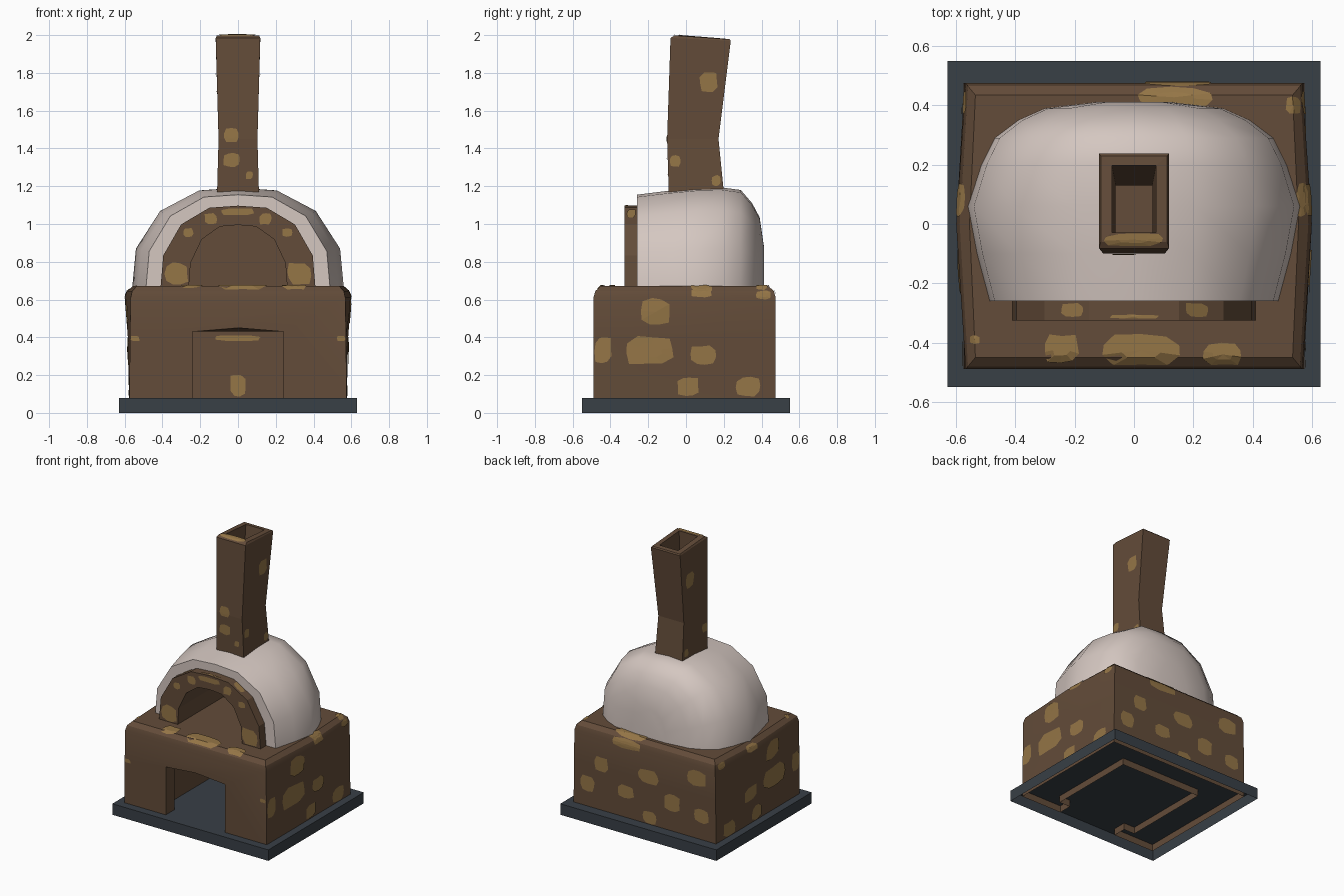
import bpy, bmesh, math, random
from mathutils import Vector
from mathutils.bvhtree import BVHTree

if "Cube" in bpy.data.objects:
    bpy.data.objects.remove(bpy.data.objects["Cube"])

random.seed(4)


def material(name, rgb):
    m = bpy.data.materials.new(name)
    m.diffuse_color = (*rgb, 1)
    m.use_nodes = True
    m.node_tree.nodes["Principled BSDF"].inputs["Base Color"].default_value = m.diffuse_color
    return m


BROWN = material("brown_clay", (0.125, 0.072, 0.041))
STONE = material("ochre_stone", (0.30, 0.18, 0.062))
SLATE = material("dark_slate", (0.040, 0.050, 0.061))
CREAM = material("cream_plaster", (0.66, 0.57, 0.53))


def face(bm, pts):
    return bm.faces.new([bm.verts.new(p) for p in pts])


def loft(bm, rings, closed=True, skip=lambda i, j: False):
    for i, (a, b) in enumerate(zip(rings, rings[1:])):
        n = len(a)
        for j in range(n if closed else n - 1):
            if not skip(i, j):
                k = (j + 1) % n
                face(bm, (a[j], a[k], b[k], b[j]))


def finish(bm, name, mat, smooth=None, recalc=True):
    """Weld the faces into one object; return a tree for placing stones on it."""
    bmesh.ops.remove_doubles(bm, verts=bm.verts, dist=0.0005)
    if recalc:
        bmesh.ops.recalc_face_normals(bm, faces=bm.faces)
    tree = BVHTree.FromBMesh(bm)
    me = bpy.data.meshes.new(name)
    bm.to_mesh(me)
    bm.free()
    me.materials.append(mat)
    ob = bpy.data.objects.new(name, me)
    bpy.context.collection.objects.link(ob)
    if smooth:
        bpy.context.view_layer.objects.active = ob
        ob.select_set(True)
        bpy.ops.object.shade_smooth_by_angle(angle=math.radians(smooth))
        ob.select_set(False)
    return tree


def rect(x, y0, y1, z0, z1=None):
    z1 = z0 if z1 is None else z1
    return [(-x, y0, z0), (x, y0, z0), (x, y1, z1), (-x, y1, z1)]


# Base slab, open underneath
bm = bmesh.new()
loft(bm, [rect(.63, -.55, .55, 0), rect(.63, -.55, .55, .08)])
face(bm, rect(.63, -.55, .55, .08))
finish(bm, "base_slab", SLATE)

# Oven body with bulging sides and rounded top edge
bm = bmesh.new()
rings = []
for z, cx, mx, y0, y1 in ((.03, .575, .575, -.49, .475), (.40, .572, .583, -.49, .475),
                          (.61, .568, .60, -.49, .475), (.645, .56, .588, -.48, .465),
                          (.672, .535, .555, -.45, .435)):
    rings.append([(-cx, y0, z), (cx, y0, z), (mx, 0, z), (cx, y1, z), (-cx, y1, z), (-mx, 0, z)])
loft(bm, rings, skip=lambda i, j: j == 0 and i < 2)
face(bm, rings[-1])
# front wall with the wood store opening
arch = [(-.24, .03), (-.24, .43), (0, .45), (.24, .43), (.24, .03)]
front = [(x, -.49, z) for x, z in arch]
face(bm, front + [rings[i][1] for i in range(3)] + [rings[i][0] for i in (2, 1, 0)])
# wood store: neck, then a wider chamber
neck = [(x, -.39, min(z, .43)) for x, z in arch]
loft(bm, [front, neck], closed=False)
for s in (-1, 1):
    face(bm, [(s * .24, -.39, .03), (s * .24, -.39, .43), (s * .33, -.39, .43), (s * .33, -.39, .03)])
    face(bm, [(s * .33, -.39, .03), (s * .33, -.39, .43), (s * .33, .28, .43), (s * .33, .28, .03)])
face(bm, [(-.33, .28, .03), (.33, .28, .03), (.33, .28, .43), (-.33, .28, .43)])
face(bm, [(-.33, -.39, .43), (-.24, -.39, .43), (0, -.39, .43), (.24, -.39, .43),
          (.33, -.39, .43), (.33, .28, .43), (-.33, .28, .43)])
body = finish(bm, "oven_body", BROWN, 25)

# Arch-shaped section shared by dome and mouth
HALF = [(1, 0), (.965, .39), (.735, .77), (.37, .975)]
UNIT = HALF + [(0, 1)] + [(-x, z) for x, z in reversed(HALF)]


def section(y, w, h, z0=.665):
    return [(x * w, y, z0 + z * h) for x, z in UNIT]


# Plaster dome, with a front ring around the mouth
bm = bmesh.new()
loft(bm, [section(-.26, .40, .42), section(-.26, .487, .49), section(-.10, .53, .51),
          section(.06, .56, .525), section(.20, .515, .527), section(.29, .47, .515),
          section(.35, .39, .445), section(.39, .30, .37), section(.412, .12, .22)], closed=False)
face(bm, section(.412, .12, .22))
finish(bm, "dome", CREAM, 50)

# Mouth surround and the oven chamber behind it
bm = bmesh.new()
loft(bm, [section(-.24, .41, .432), section(-.325, .41, .432),
          section(-.325, .26, .33), section(.2, .26, .33)], closed=False)
face(bm, section(.2, .26, .33))
mouth = finish(bm, "oven_mouth", BROWN)

# Hollow bent chimney
bm = bmesh.new()
tube = [rect(.112, -.09, .205, 1.12), rect(.103, -.10, .172, 1.45),
        rect(.118, -.082, .237, 1.985, 1.97), rect(.112, -.06, .23, 1.998, 1.978),
        rect(.075, -.028, .198, 2.0, 1.982), rect(.062, -.03, .13, 1.45), rect(.062, -.03, .13, 1.3)]
loft(bm, tube)
face(bm, tube[-1])
chimney = finish(bm, "chimney", BROWN)

# Ochre stones: thin irregular plates laid onto the walls
AXES = {"front": ((0, 2), 1, -1), "back": ((0, 2), 1, 1), "top": ((0, 1), 2, 1),
        "right": ((1, 2), 0, 1), "left": ((1, 2), 0, -1)}


def stones(name, tree, side, boxes):
    """Each box is (u0, u1, v0, v1) as seen along the side's axis."""
    (iu, iv), k, s = AXES[side]
    bm = bmesh.new()

    def drop(u, v, fallback=None):
        o, d = Vector((0, 0, 0)), Vector((0, 0, 0))
        o[iu], o[iv], o[k], d[k] = u, v, 5 * s, -s
        hit = tree.ray_cast(o, d)[0]
        o[k] = (hit[k] if hit else fallback) + .005 * s
        return bm.verts.new(o)

    for u0, u1, v0, v1 in boxes:
        cu, cv, ru, rv = (u0 + u1) / 2, (v0 + v1) / 2, (u1 - u0) / 2, (v1 - v0) / 2
        mid = drop(cu, cv, 0)
        prev, n, turn = None, 10, random.random()
        rad = []
        for i in range(n):
            a = (i + turn) * 2 * math.pi / n
            c, q = math.cos(a), math.sin(a)
            r = random.uniform(.84, 1.0) / max(abs(c), abs(q)) ** .75
            rad.append((c * r, q * r))
        for f in (.5, 1):
            ring = [drop(cu + c * f * ru, cv + q * f * rv, mid.co[k] - .005 * s) for c, q in rad]
            for j in range(n):
                m = (j + 1) % n
                bm.faces.new((prev[j], ring[j], ring[m], prev[m]) if prev else (mid, ring[j], ring[m]))
            prev = ring
    bm.normal_update()
    want = Vector((0, 0, 0))
    want[k] = s
    for f in bm.faces:
        if f.normal.dot(want) < 0:
            f.normal_flip()
    finish(bm, name, STONE, recalc=False)


flank = [(-.485, -.39, .26, .41), (-.32, -.055, .25, .41), (.02, .16, .25, .36), (-.24, -.08, .46, .61),
         (-.05, .07, .085, .195), (.26, .40, .085, .195), (.02, .14, .61, .66), (.37, .45, .60, .65)]
for side in ("right", "left"):
    stones("body_stones_" + side, body, side, flank)
    stones("chimney_stones_" + side, chimney, side,
           [(.07, .17, 1.69, 1.81), (-.09, -.025, 1.30, 1.365), (.135, .185, 1.20, 1.26)])
stones("body_stones_back", body, "back",
       [(.40, .52, .19, .31), (.29, .41, .36, .47), (.08, .22, .22, .32), (-.12, .06, .37, .48),
        (-.29, -.16, .22, .35), (-.50, -.34, .46, .58), (-.52, -.40, .20, .31),
        (-.10, .02, .085, .18), (.02, .26, .58, .65)])
stones("body_stones_front", body, "front",
       [(-.57, -.52, .38, .41), (.52, .57, .38, .41), (-.13, .13, .38, .41), (-.045, .045, .085, .21)])
stones("body_stones_top", body, "top",
       [(-.31, -.18, -.47, -.37), (-.11, .16, -.48, -.37), (.23, .37, -.48, -.40),
        (-.555, -.52, -.405, -.375), (.51, .565, .37, .43), (.545, .59, .02, .14), (0, .27, .39, .465)])
arch_side = [(.26, .39, .675, .80), (.11, .18, .995, 1.06), (.235, .29, .93, .98)]
stones("mouth_stones", mouth, "front",
       [(-.09, .09, 1.045, 1.085)] + arch_side + [(-b, -a, c, d) for a, b, c, d in arch_side])
stones("mouth_top_stones", mouth, "top",
       [(-.25, -.17, -.315, -.265), (-.09, .09, -.32, -.305), (.17, .25, -.315, -.265)])
stones("chimney_stones_front", chimney, "front",
       [(-.08, .01, 1.43, 1.51), (-.08, .01, 1.30, 1.38), (.04, .08, 1.235, 1.28)])
stones("chimney_rim_stone", chimney, "top", [(-.108, .108, -.075, -.03)])
